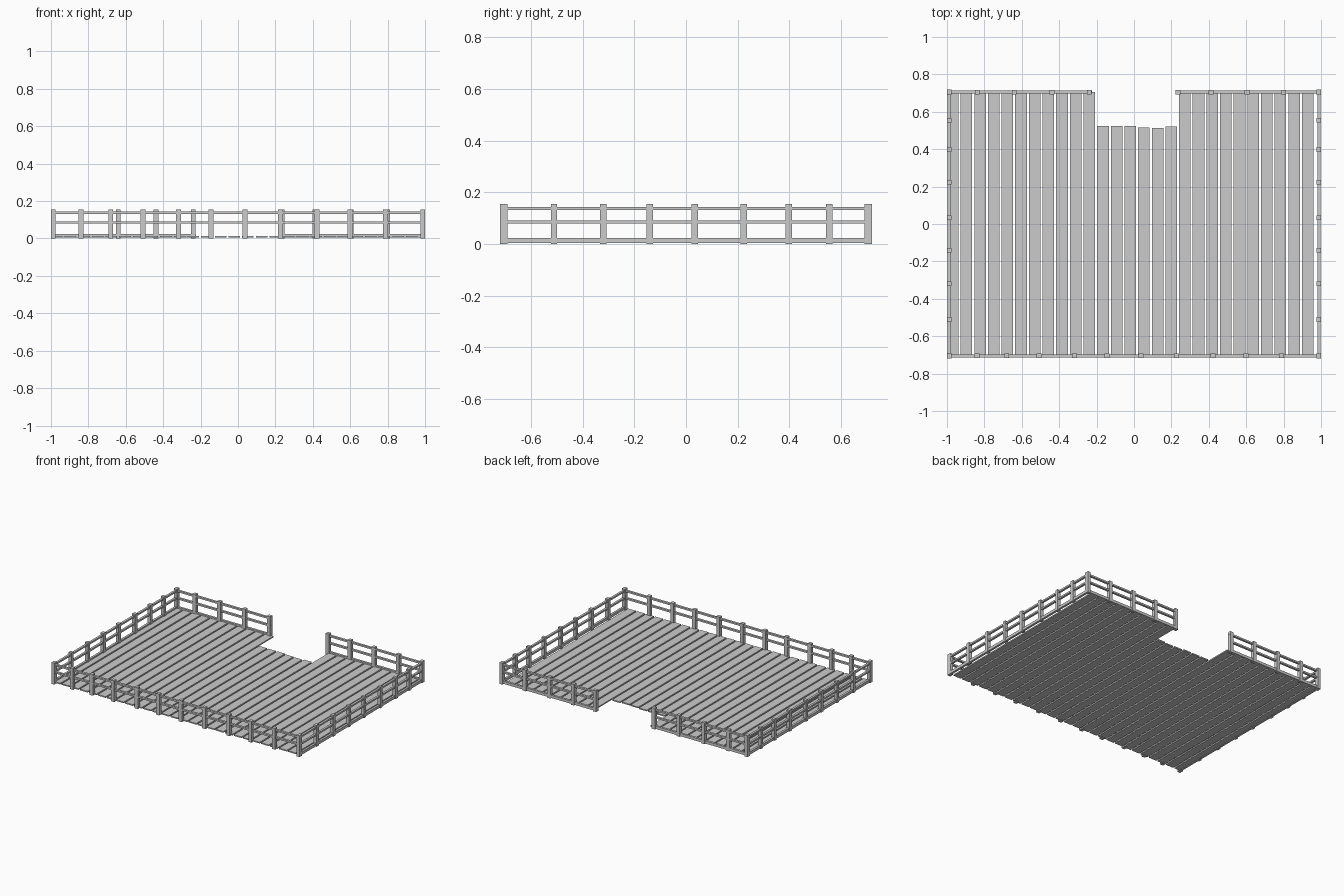
import bpy, bmesh
from mathutils import Matrix, Vector

if "Cube" in bpy.data.objects:
    bpy.data.objects.remove(bpy.data.objects["Cube"])


def boxes(name, items):
    """One object made of axis-aligned boxes given as (min, max) corners."""
    bm = bmesh.new()
    for lo, hi in items:
        lo, hi = Vector(lo), Vector(hi)
        m = Matrix.Translation((lo + hi) / 2) @ Matrix.Diagonal((*(hi - lo), 1))
        bmesh.ops.create_cube(bm, size=1, matrix=m)
    me = bpy.data.meshes.new(name)
    bm.to_mesh(me)
    bm.free()
    ob = bpy.data.objects.new(name, me)
    bpy.context.collection.objects.link(ob)


def post(x, y, wx=0.026, wy=0.025):
    return ((x - wx / 2, y - wy / 2, 0), (x + wx / 2, y + wy / 2, 0.155))


X, Y = 0.988, 0.705      # fence centre lines
GAP = 0.225              # half width of the entrance at the back

# deck planks, shortened at the entrance
short = {-2: 0.525, -1: 0.525, 0: 0.525, 1: 0.517, 2: 0.514, 3: 0.52}
planks = []
for k in range(-13, 14):
    c = -0.02 + 0.073 * k
    planks.append(((max(c - 0.031, -0.99), -Y, 0.005),
                   (c + 0.031, short.get(k, Y), 0.014)))
boxes("deck_planks", planks)

# corner posts
boxes("corner_posts", [post(sx * X, sy * Y, 0.024, 0.03)
                       for sx in (-1, 1) for sy in (-1, 1)])

# intermediate posts
side_y = (-0.511, -0.32, -0.14, 0.034, 0.223, 0.398, 0.554)
boxes("side_posts", [post(s * X, y, 0.024) for s in (-1, 1) for y in side_y])
front_x = (-0.84, -0.68, -0.508, -0.318, -0.144, 0.037, 0.227, 0.422, 0.598, 0.788)
boxes("front_posts", [post(x, -Y) for x in front_x])
back_x = (-0.838, -0.64, -0.438, -0.239, 0.235, 0.412, 0.604, 0.80)
boxes("back_posts", [post(x, Y) for x in back_x])

# rails: two on every side, a bottom beam on the sides and back
TOP, MID, BEAM = (0.132, 0.144), (0.079, 0.091), (0.004, 0.024)
T = 0.008
boxes("side_rails", [((s * X - T, -Y, a), (s * X + T, Y, b))
                     for s in (-1, 1) for a, b in (TOP, MID, BEAM)])
boxes("front_rails", [((-X, -Y - T, a), (X, -Y + T, b)) for a, b in (TOP, MID)])
boxes("back_rails", [((x0, Y - T, a), (x1, Y + T, b))
                     for x0, x1 in ((-X, -GAP), (GAP, X))
                     for a, b in (TOP, MID, BEAM)])
